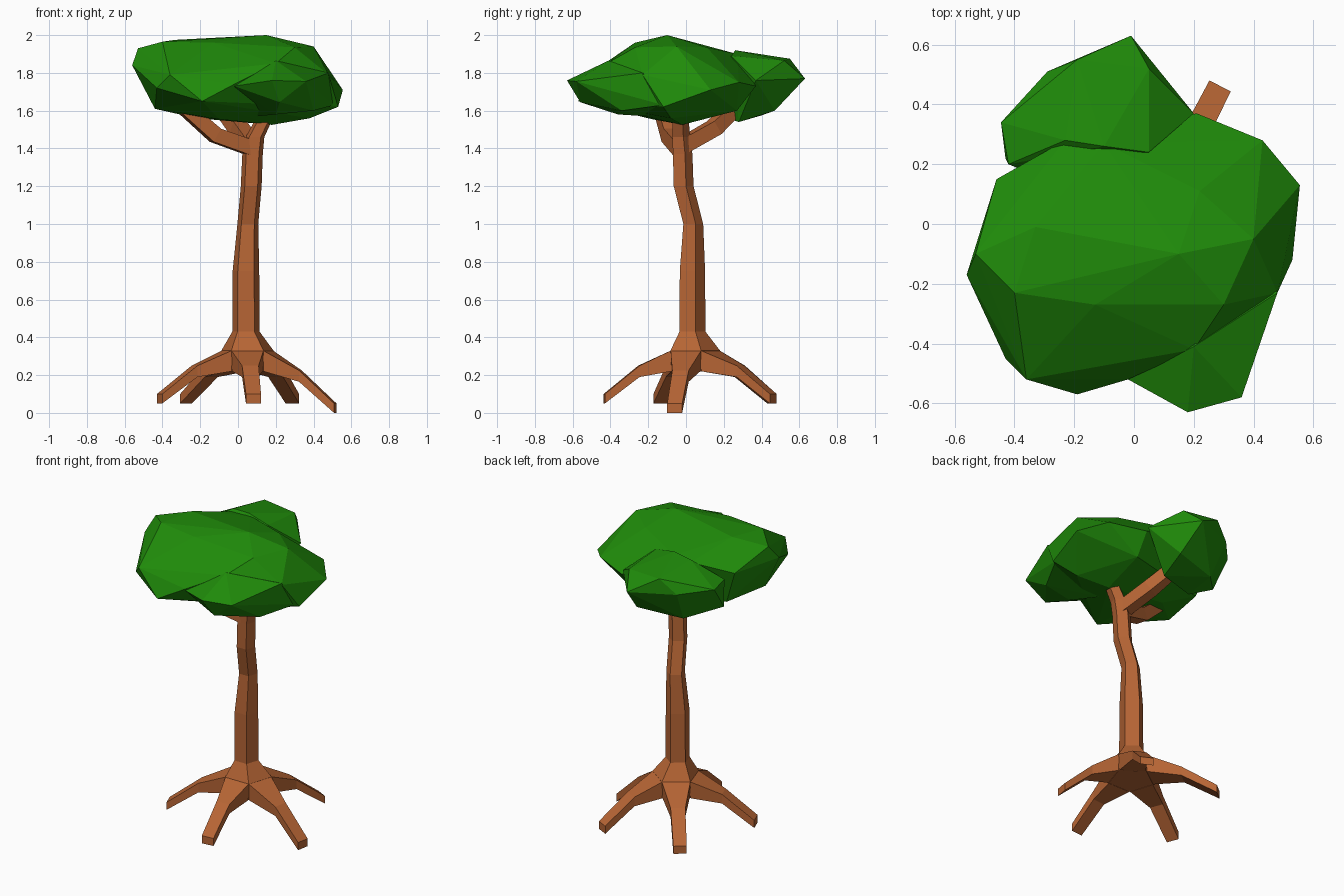
import bpy, bmesh
from math import sin, cos, radians
from mathutils import Vector

if "Cube" in bpy.data.objects:
    bpy.data.objects.remove(bpy.data.objects["Cube"])


def material(name, color):
    m = bpy.data.materials.new(name)
    m.diffuse_color = (*color, 1)
    m.use_nodes = True
    m.node_tree.nodes["Principled BSDF"].inputs["Base Color"].default_value = m.diffuse_color
    return m


BARK = material("bark", (0.47, 0.13, 0.035))
LEAF = material("leaf", (0.014, 0.26, 0.003))


def finish(name, bm, mat):
    bmesh.ops.recalc_face_normals(bm, faces=bm.faces)
    mesh = bpy.data.meshes.new(name)
    bm.to_mesh(mesh)
    bm.free()
    mesh.materials.append(mat)
    obj = bpy.data.objects.new(name, mesh)
    bpy.context.collection.objects.link(obj)
    return obj


def loft(name, rings, mat):
    """Skin equal-sized rings of points and cap both ends."""
    bm = bmesh.new()
    loops = [[bm.verts.new(p) for p in ring] for ring in rings]
    n = len(loops[0])
    for a, b in zip(loops, loops[1:]):
        for i in range(n):
            j = (i + 1) % n
            bm.faces.new((a[i], a[j], b[j], b[i]))
    bm.faces.new(loops[0][::-1])
    bm.faces.new(loops[-1])
    return finish(name, bm, mat)


def hull(name, points, mat):
    """Faceted leaf mass around a few points."""
    bm = bmesh.new()
    for p in points:
        bm.verts.new(p)
    bmesh.ops.convex_hull(bm, input=bm.verts)
    loose = [v for v in bm.verts if not v.link_faces]
    bmesh.ops.delete(bm, geom=loose, context='VERTS')
    return finish(name, bm, mat)


# Five-sided trunk with a flared foot, one flat side facing the front
def pentagon(x, y, z, r):
    return [(x + r * cos(radians(-54 + 72 * i)), y + r * sin(radians(-54 + 72 * i)), z)
            for i in range(5)]


loft("trunk", [pentagon(*s) for s in (
    (.05, .035, .22, .14), (.05, .035, .33, .145), (.042, .027, .43, .076),
    (.042, .027, .75, .074), (.052, .033, 1.0, .058), (.07, -.018, 1.2, .058),
    (.077, -.023, 1.37, .057), (.09, -.03, 1.46, .052), (.16, -.035, 1.6, .045))], BARK)


# Roots: one from each side of the flare, ending in upright square tips
def root(name, angle, tip, drop):
    out = Vector((cos(radians(angle)), sin(radians(angle)), 0))
    start = Vector((.05, .035, 0)) + out * .115
    end = Vector((*tip, 0))
    head = (end - start).normalized()
    mid = start.lerp(end, .48)

    def section(c, side, top, bottom, w_top, w_bot):
        s = Vector((-side.y, side.x, 0))
        up = Vector((0, 0, 1))
        return [c - s * w_top + up * top, c + s * w_top + up * top,
                c + s * w_bot + up * bottom, c - s * w_bot + up * bottom]

    loft(name, [section(start, out, .33, .22, .085, .08),
                section(mid, head, .25 - drop * .5, .19 - drop * .5, .044, .044),
                section(end, head, .10 - drop, .05 - drop, .04, .04)], BARK)


root("front_root", -90, (.082, -.433), 0)
root("right_root", -18, (.515, -.06), .05)
root("back_right_root", 54, (.288, .462), 0)
root("back_left_root", 126, (-.275, .455), 0)
root("left_root", 198, (-.415, -.135), 0)


# Branches: square section swept along a short path
def branch(name, path, sizes):
    pts = [Vector(p) for p in path]
    rings = []
    for i, p in enumerate(pts):
        d = (pts[min(i + 1, len(pts) - 1)] - pts[max(i - 1, 0)]).normalized()
        s = d.cross(Vector((0, 0, 1))).normalized()
        u = s.cross(d)
        w = sizes[i]
        rings.append([p + s * w + u * w, p - s * w + u * w,
                      p - s * w - u * w, p + s * w - u * w])
    loft(name, rings, BARK)


branch("left_branch", [(.075, -.025, 1.4), (-.12, -.085, 1.47), (-.29, -.13, 1.62)],
       (.04, .04, .036))
branch("back_branch", [(.075, -.025, 1.41), (.0, .15, 1.51), (-.09, .27, 1.63)],
       (.04, .04, .036))

# Main leaf mass: crown, rim and underside points
hull("main_foliage", [
    (.15, -.1, 2.0), (-.4, -.23, 1.965), (-.13, -.27, 1.96), (-.33, -.01, 1.975),
    (.22, .11, 1.935), (.4, -.05, 1.94), (.3, -.27, 1.935), (-.23, .28, 1.89),
    (-.1, .27, 1.9), (-.46, .15, 1.83), (-.56, -.17, 1.84), (-.53, -.1, 1.93),
    (-.43, -.45, 1.72), (-.36, -.52, 1.79), (-.19, -.57, 1.65), (-.02, -.52, 1.74),
    (.2, -.42, 1.85), (.48, -.23, 1.79), (.53, -.12, 1.62), (.555, .13, 1.71),
    (.43, .28, 1.75), (.21, .37, 1.73), (.18, -.02, 1.525), (.38, -.08, 1.56),
    (-.1, -.18, 1.555), (-.22, .0, 1.56), (-.44, -.2, 1.61), (-.38, .12, 1.61),
    (.2, .27, 1.6)], LEAF)

# Back leaf mass
hull("back_foliage", [
    (-.01, .63, 1.77), (-.19, .55, 1.875), (.05, .52, 1.865), (-.29, .51, 1.78),
    (-.445, .34, 1.79), (-.42, .2, 1.8), (-.23, .28, 1.91), (-.1, .26, 1.92),
    (.05, .24, 1.89), (.2, .37, 1.76), (.03, .47, 1.6), (-.26, .4, 1.575),
    (.0, .28, 1.54), (-.3, .15, 1.58), (-.43, .22, 1.63)], LEAF)

# Front right leaf mass
hull("front_foliage", [
    (.18, -.63, 1.76), (.36, -.58, 1.755), (-.02, -.52, 1.73), (.48, -.23, 1.8),
    (.2, -.41, 1.865), (.22, -.56, 1.645), (.2, -.36, 1.58), (.4, -.34, 1.6),
    (.1, -.2, 1.57), (.51, -.12, 1.63), (.3, -.1, 1.75)], LEAF)
